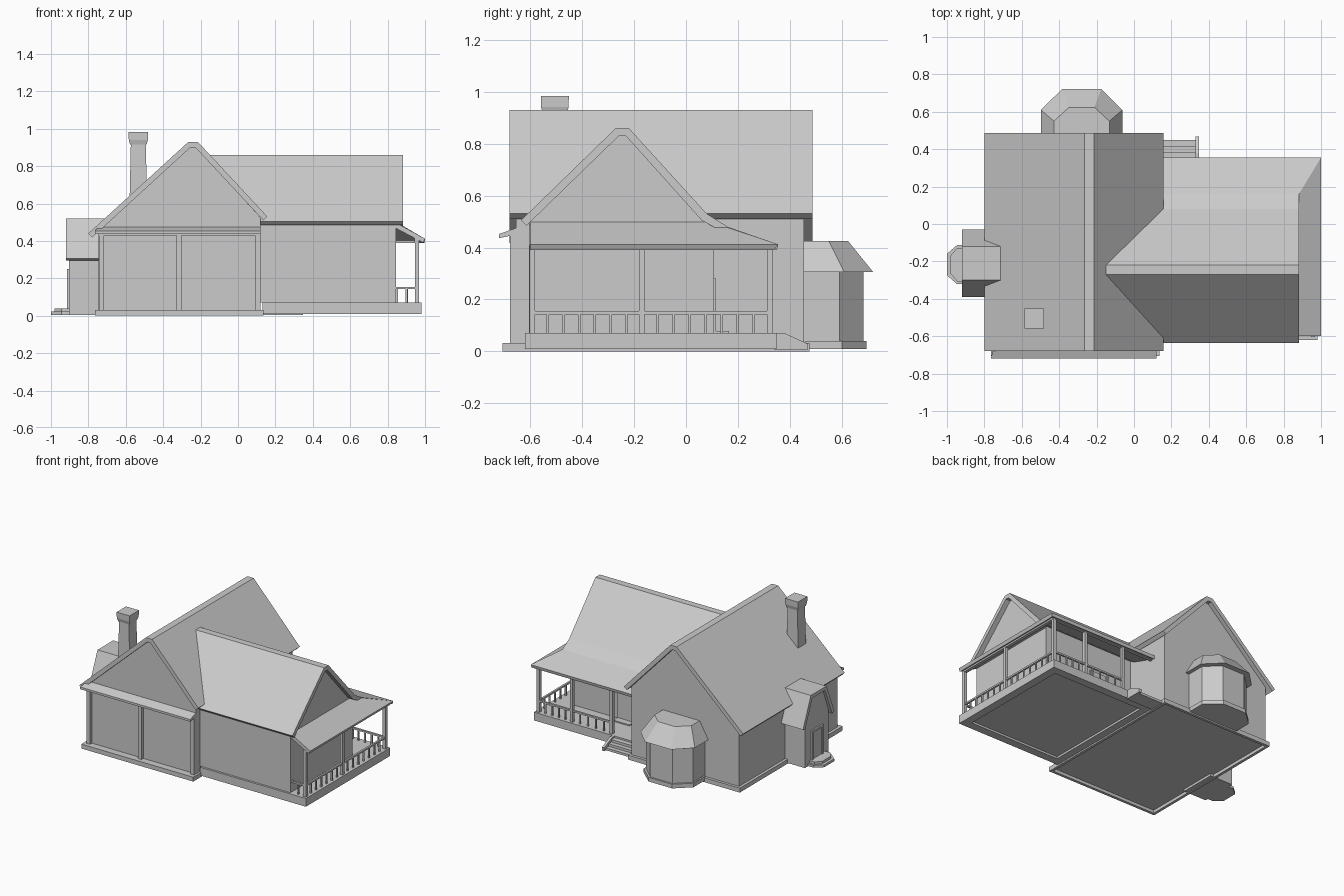
import bpy, bmesh

if "Cube" in bpy.data.objects:
    bpy.data.objects.remove(bpy.data.objects["Cube"])

def loft(name, rings, cap_strip=False):
    """Skin between equal point rings; caps are n-gons or outer/inner quad strips."""
    bm = bmesh.new()
    vs = [[bm.verts.new(p) for p in r] for r in rings]
    n = len(rings[0])
    for a, b in zip(vs, vs[1:]):
        for i in range(n):
            j = (i + 1) % n
            bm.faces.new((a[i], a[j], b[j], b[i]))
    for r in (vs[0], vs[-1]):
        if cap_strip:
            for i in range(n // 2 - 1):
                bm.faces.new((r[i], r[i + 1], r[n - 2 - i], r[n - 1 - i]))
        else:
            bm.faces.new(r)
    bmesh.ops.recalc_face_normals(bm, faces=bm.faces)
    me = bpy.data.meshes.new(name)
    bm.to_mesh(me)
    bm.free()
    ob = bpy.data.objects.new(name, me)
    bpy.context.collection.objects.link(ob)
    return ob

def sweep(name, pts, axis, s, e, strip=False):
    """Profile (u, z) swept along x or y; s and e are numbers or functions of (u, z)."""
    def ring(f):
        out = []
        for u, z in pts:
            w = f(u, z) if callable(f) else f
            out.append((w, u, z) if axis == 'x' else (u, w, z))
        return out
    return loft(name, [ring(s), ring(e)], strip)

def slab(name, pts, z0, z1):
    return loft(name, [[(x, y, z) for x, y in pts] for z in (z0, z1)])

def box(name, x0, x1, y0, y1, z0, z1):
    return slab(name, [(x0, y0), (x1, y0), (x1, y1), (x0, y1)], z0, z1)

def hollow_base(name, x0, x1, y0, y1, z0, zf, z1, t):
    """Rectangular base, recessed underneath up to zf inside a rim of width t."""
    def rect(d, z):
        return [(x0 + d, y0 + d, z), (x1 - d, y0 + d, z), (x1 - d, y1 - d, z), (x0 + d, y1 - d, z)]
    return loft(name, [rect(0, z1), rect(0, z0), rect(t, z0), rect(t, zf)])

# main wing: plinth, walls with gables, roof
hollow_base("main_plinth", -.765, .135, -.707, .475, 0, .022, .032, .02)
sweep("main_walls", [(-.745, .03), (-.745, .455), (-.25, .905), (-.23, .905), (.12, .525), (.12, .03)],
      'y', -.655, .455)
sweep("main_roof", [(-.80, .44), (-.265, .93), (-.215, .93), (.157, .53),
                    (.135, .51), (-.228, .90), (-.254, .90), (-.78, .418)], 'y', -.68, .487, True)

# front gable: posts, beam and small pent roof
for x in (-.73, -.315, .105):
    box("front_post", x - .014, x + .014, -.677, -.65, .03, .44)
box("front_beam", -.745, .12, -.677, -.65, .43, .452)
sweep("front_pent_roof", [(-.652, .476), (-.72, .452), (-.72, .436), (-.652, .45)],
      'x', lambda u, z: -.765 if u < -.7 else -.75, .12)

# cross wing: base, walls, roof fitted to the main roof and mitred over the porch
hollow_base("porch_base", .13, .98, -.62, .348, .01, .025, .07, .06)
sweep("wing_walls", [(-.605, .07), (-.605, .495), (-.25, .84), (-.24, .84), (.06, .515), (.107, .49), (.107, .07)],
      'x', .10, .845)

def valley(u, z):
    return -.215 + (.93 - z) / 1.08 if z > .52 else .12

def hip(u, z):
    return .882 + max(0, u - .16) * .605

sweep("wing_roof", [(-.635, .505), (-.27, .86), (-.22, .86), (.08, .53), (.16, .48), (.355, .412),
                    (.35, .39), (.15, .455), (.06, .505), (-.232, .83), (-.258, .83), (-.614, .484)],
      'x', valley, hip, True)
sweep("porch_end_roof", [(.84, .50), (1.0, .412), (.99, .39), (.84, .47)],
      'y', -.60, lambda u, z: .16 + (u - .882) / .605, True)

# back door under the porch with its sill
box("porch_door", .34, .47, .10, .115, .07, .28)
box("porch_door_sill", .34, .47, .10, .165, .07, .078)

# porch columns, beams and railings
PX, PY = .957, .322
for x, y in ((PX, -.592), (PX, -.17), (PX, PY), (.69, PY), (.37, PY)):
    box("porch_column", x - .011, x + .011, y - .011, y + .011, .07, .41)
box("porch_beam_side", PX - .012, PX + .012, -.60, PY + .012, .39, .412)
box("porch_beam_back", .12, PX + .012, PY - .012, PY + .012, .39, .412)

def railing(x0, y0, x1, y1, n):
    w = .007
    box("porch_rail", x0 - w, x1 + w, y0 - w, y1 + w, .143, .155)
    for i in range(1, n):
        x, y = x0 + (x1 - x0) * i / n, y0 + (y1 - y0) * i / n
        box("baluster", x - .005, x + .005, y - .005, y + .005, .07, .15)

railing(PX, -.592, PX, -.17, 7)
railing(PX, -.17, PX, PY, 8)
railing(.845, -.592, PX, -.592, 2)
railing(.69, PY, PX, PY, 5)
railing(.37, PY, .69, PY, 5)

# back porch steps with a sloping side piece
for i in range(3):
    box("porch_step", .135, .335, .34, .385 + .032 * i, .005, .058 - .018 * i)
sweep("step_side", [(.34, .005), (.34, .07), (.38, .07), (.468, .03), (.468, .005)], 'x', .33, .348)

# back bay: plinth, walls, hipped roof
def bay(w, c, y0, y1, y2):
    m = -.28
    return [(m - w, y0), (m - w, y1), (m - c, y2), (m + c, y2), (m + w, y1), (m + w, y0)]

slab("bay_plinth", bay(.20, .095, .46, .60, .695), .01, .04)
slab("bay_walls", bay(.19, .09, .44, .59, .683), .03, .315)
loft("bay_roof", [[(x, y, .305) for x, y in bay(.218, .105, .44, .61, .721)],
                  [(x, y, .425) for x, y in bay(.148, .068, .44, .55, .624)]])

# left entrance: walls, flat-topped roof, door and steps
sweep("entry_walls", [(-.345, .005), (-.345, .33), (-.28, .50), (-.14, .50), (-.075, .33), (-.075, .005)],
      'x', -.903, -.72)
sweep("entry_roof", [(-.39, .305), (-.30, .52), (-.12, .52), (-.03, .305),
                     (-.055, .295), (-.137, .495), (-.283, .495), (-.365, .295)],
      'x', -.92, lambda u, z: -.265 - (.93 - z) / .916 if z > .44 else -.745, True)
for y in (-.275, -.16):
    box("door_jamb", -.915, -.90, y, y + .015, .03, .245)
box("door_lintel", -.915, -.90, -.275, -.145, .235, .25)
box("door", -.908, -.90, -.26, -.16, .03, .235)
for x, h, z0, z1 in ((-1.0, .105, 0.005, .022), (-.98, .09, .022, .04)):
    m = -.217
    slab("entry_step", [(-.89, m - h), (-.945, m - h), (x, m - h * .55), (x, m + h * .55),
                        (-.945, m + h), (-.89, m + h)], z0, z1)

# chimney: tapered shaft and flared cap
def square(w, d, z):
    x, y = -.533, -.505
    return [(x - w, y - d, z), (x + w, y - d, z), (x + w, y + d, z), (x - w, y + d, z)]

loft("chimney_shaft", [square(.047, .047, .60), square(.04, .042, .92)])
loft("chimney_cap", [square(.044, .046, .915), square(.051, .053, .94), square(.052, .054, .983)])
